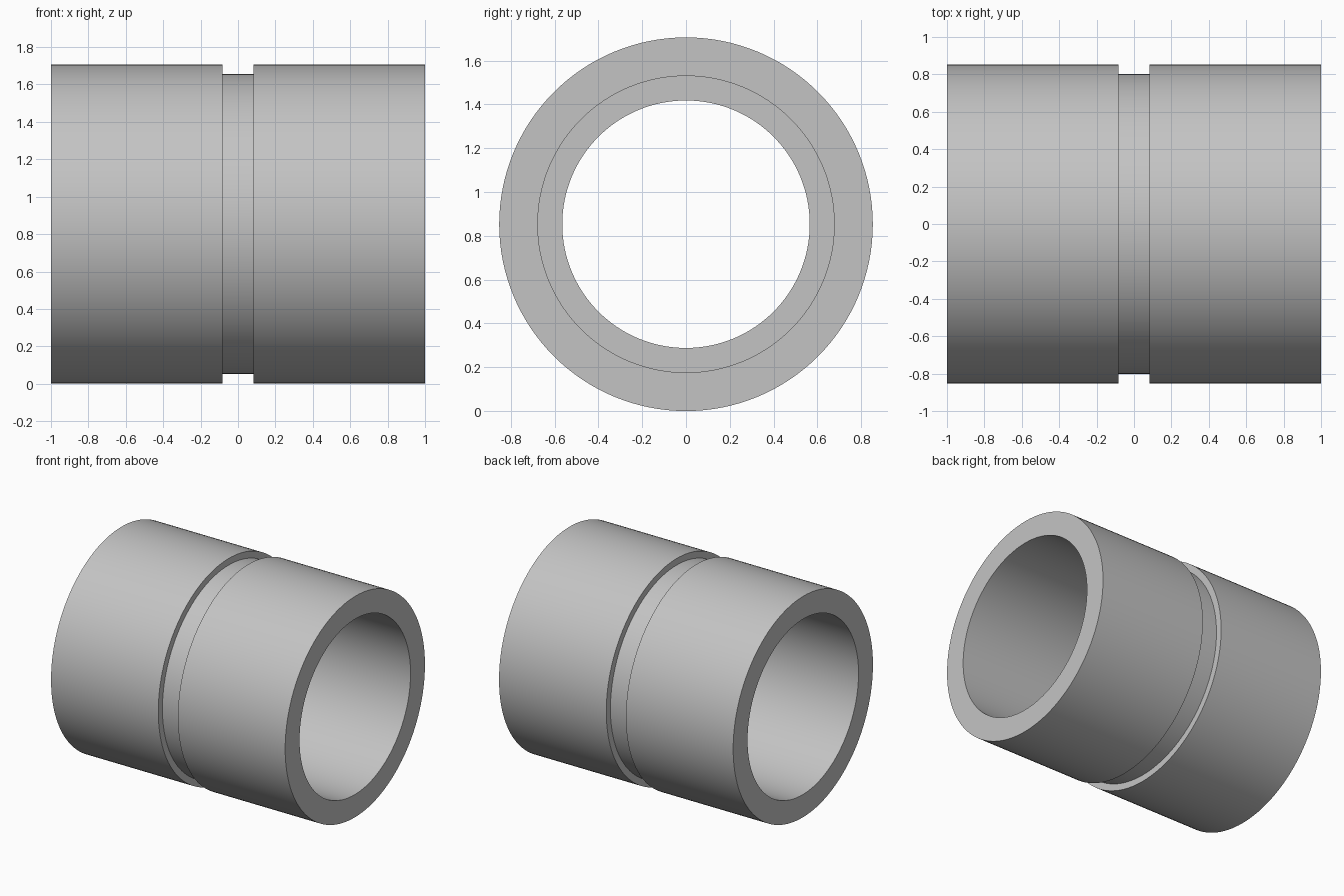
import bpy, bmesh, math
from mathutils import Matrix, Vector

cube = bpy.data.objects.get("Cube")
if cube:
    bpy.data.objects.remove(cube, do_unlink=True)

OUTER, GROOVE, SOCKET, STOP = 0.853, 0.802, 0.677, 0.565
HALF, BAND = 1.0, 0.084
SEGMENTS = 128

# Plain grey material
grey = bpy.data.materials.new("plain grey")
grey.use_nodes = True
colour = (0.55, 0.55, 0.55, 1)
grey.diffuse_color = colour
grey.node_tree.nodes["Principled BSDF"].inputs["Base Color"].default_value = colour

# Half of the wall section (x, radius), mirrored for the other half:
# outside with its groove, then the socket with its central pipe stop
outside = [(BAND, GROOVE), (BAND, OUTER), (HALF, OUTER)]
inside = [(HALF, SOCKET), (BAND, SOCKET), (BAND, STOP)]
half = outside + inside
section = half + [(-x, r) for x, r in reversed(half)]

# Revolve the closed section around the x axis
bm = bmesh.new()
rings = []
for i in range(SEGMENTS):
    turn = Matrix.Rotation(math.tau * i / SEGMENTS, 3, 'X')
    rings.append([bm.verts.new(turn @ Vector((x, 0, r))) for x, r in section])
for i, ring in enumerate(rings):
    after = rings[(i + 1) % SEGMENTS]
    for j in range(len(section)):
        k = (j + 1) % len(section)
        bm.faces.new((ring[j], ring[k], after[k], after[j]))
bmesh.ops.recalc_face_normals(bm, faces=bm.faces)

mesh = bpy.data.meshes.new("pipe_coupling")
bm.to_mesh(mesh)
bm.free()
mesh.materials.append(grey)
coupling = bpy.data.objects.new("pipe_coupling", mesh)
coupling.location.z = OUTER
bpy.context.collection.objects.link(coupling)

# Smooth walls with crisp rims
bpy.ops.object.select_all(action='DESELECT')
coupling.select_set(True)
bpy.context.view_layer.objects.active = coupling
bpy.ops.object.shade_smooth_by_angle(angle=math.radians(30))
